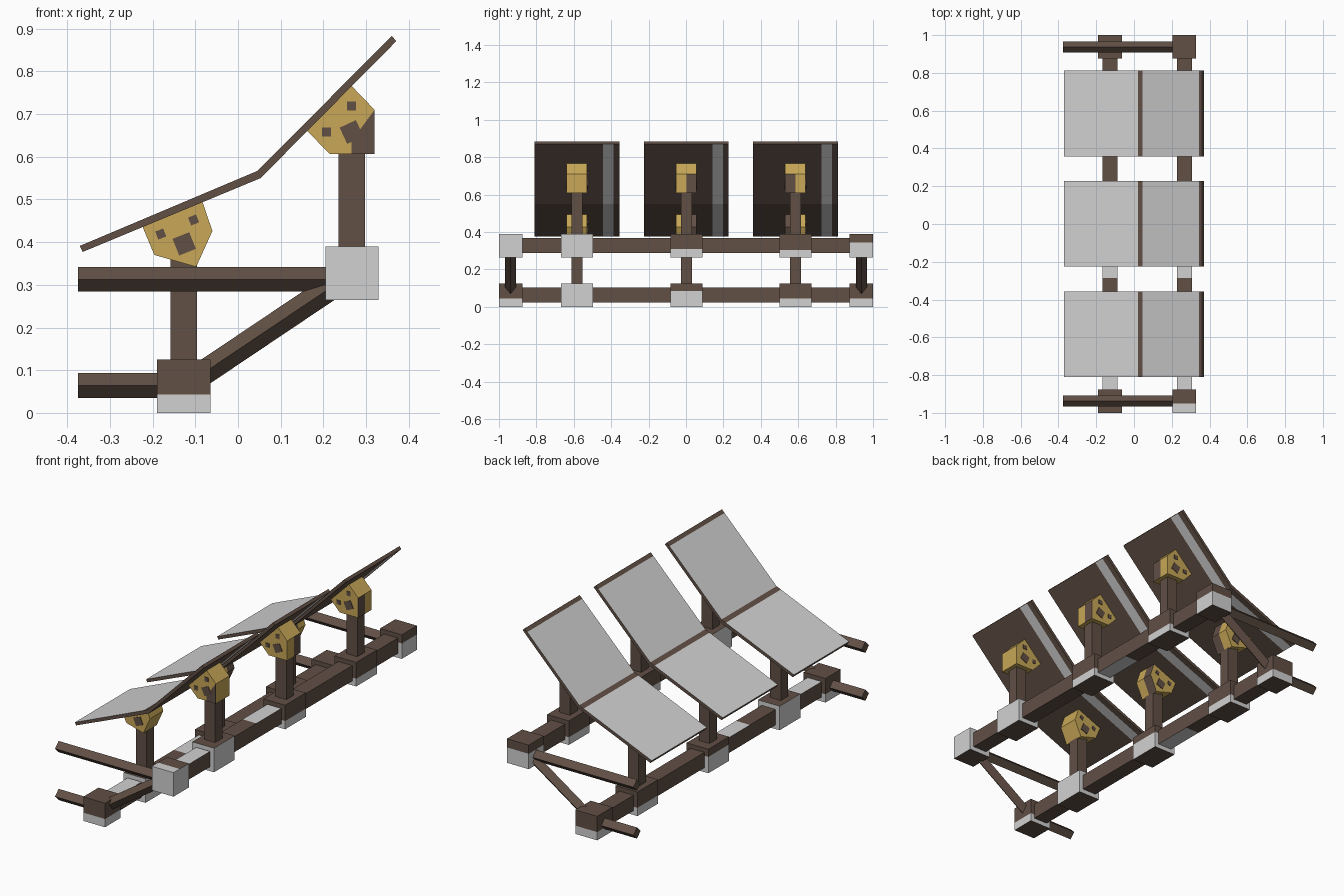
import bpy, bmesh, math
from mathutils import Vector, Matrix

if "Cube" in bpy.data.objects:
    bpy.data.objects.remove(bpy.data.objects["Cube"])


def material(name, rgb):
    m = bpy.data.materials.new(name)
    m.diffuse_color = (*rgb, 1)
    m.use_nodes = True
    m.node_tree.nodes["Principled BSDF"].inputs["Base Color"].default_value = m.diffuse_color
    return m


BROWN, GREY, GOLD = 0, 1, 2
MATS = [material("dark_brown", (0.12, 0.08, 0.06)),
        material("light_grey", (0.64, 0.64, 0.64)),
        material("gold", (0.58, 0.39, 0.095))]


def finish(name, bm, rule):
    """Write a bmesh to an object, colouring each face by rule(centre, normal)."""
    bmesh.ops.recalc_face_normals(bm, faces=bm.faces)
    bm.normal_update()
    for f in bm.faces:
        f.material_index = rule(f.calc_center_median(), f.normal) if callable(rule) else rule
    me = bpy.data.meshes.new(name)
    bm.to_mesh(me)
    bm.free()
    for m in MATS:
        me.materials.append(m)
    ob = bpy.data.objects.new(name, me)
    bpy.context.collection.objects.link(ob)
    return ob


def prism(name, profile, y0, y1, rule=BROWN, cut_y=(), cut_z=()):
    """Extrude an (x, z) profile along y, then cut lines into it for colour borders."""
    bm = bmesh.new()
    a = [bm.verts.new((x, y0, z)) for x, z in profile]
    b = [bm.verts.new((x, y1, z)) for x, z in profile]
    bm.faces.new(a)
    bm.faces.new(b[::-1])
    n = len(a)
    for i in range(n):
        j = (i + 1) % n
        bm.faces.new((a[j], a[i], b[i], b[j]))
    planes = [((0, y, 0), (0, 1, 0)) for y in cut_y] + [((0, 0, z), (0, 0, 1)) for z in cut_z]
    for co, no in planes:
        bmesh.ops.bisect_plane(bm, geom=bm.verts[:] + bm.edges[:] + bm.faces[:],
                               plane_co=co, plane_no=no)
    return finish(name, bm, rule)


def square(x, z, size, angle=0):
    r = size / math.sqrt(2)
    return [(x + r * math.cos(math.radians(angle + 45 + 90 * k)),
             z + r * math.sin(math.radians(angle + 45 + 90 * k))) for k in range(4)]


def bar(name, p, q, r=0.029):
    """Diamond-section strut between two points."""
    p, q = Vector(p), Vector(q)
    bm = bmesh.new()
    d = q - p
    bmesh.ops.create_cone(bm, cap_ends=True, segments=4, radius1=r, radius2=r, depth=d.length,
                          matrix=Matrix.Translation((p + q) / 2) @ d.to_track_quat('Z', 'Y').to_matrix().to_4x4())
    finish(name, bm, BROWN)


LOW, HIGH = (-0.127, 0.0625), (0.267, 0.327)
ROWS = (-0.583, 0.002, 0.585)

# Long beams with worn grey patches on top and underneath
TOP_WORN = ((-0.88, -0.67), (-0.287, -0.085))
LOW_WORN = ((0.085, 0.3),)


def beam_rule(c, n):
    spans = TOP_WORN if n.z > 0.9 else LOW_WORN if n.z < -0.9 else ()
    return GREY if any(a < c.y < b for a, b in spans) else BROWN


for name, (x, z) in (("front_beam", LOW), ("rear_beam", HIGH)):
    prism(name, square(x, z, 0.08), -0.94, 0.94, beam_rule,
          cut_y=[v for s in TOP_WORN + LOW_WORN for v in s])

# Junction blocks: (y centre, half length, grey height on front beam, on rear beam)
BLOCKS = ((-0.9375, 0.0625, 0.043, 0.125), (-0.583, 0.085, 0.125, 0.125), (0.002, 0.085, 0.085, 0.043),
          (0.585, 0.085, 0.043, 0.04), (0.9375, 0.0625, 0.043, 0.08))
for k, (y, half, g_low, g_high) in enumerate(BLOCKS):
    for name, (x, z), g in (("front", LOW, g_low), ("rear", HIGH, g_high)):
        split = z - 0.0625 + g

        def block_rule(c, n):
            if abs(n.z) > 0.9:      # tops and bottoms are brown, apart from one worn corner
                return GREY if n.z > 0 and g > 0.12 and c.y < -0.945 else BROWN
            return GREY if c.z < split else BROWN

        prism(f"{name}_block_{k + 1}", square(x, z, 0.125), y - half, y + half, block_rule,
              cut_z=[split], cut_y=[-0.95] if k == 0 else [])

# End struts: two horizontal bars and a diagonal at each end
for side, y in (("near", -0.938), ("far", 0.938)):
    bar(f"{side}_upper_strut", (-0.375, y, 0.313), (0.25, y, 0.313))
    bar(f"{side}_lower_strut", (-0.375, y, 0.064), (-0.127, y, 0.064))
    bar(f"{side}_diagonal_strut", (LOW[0], y, LOW[1]), (HIGH[0], y, HIGH[1]))

# Bracket outlines, pivot bolts and post tops
LOW_BRACKET = [(-0.224, 0.437), (-0.083, 0.494), (-0.06, 0.426), (-0.098, 0.342), (-0.196, 0.37)]
HIGH_BRACKET = [(0.16, 0.663), (0.266, 0.766), (0.32, 0.71), (0.32, 0.607), (0.214, 0.607)]
MOUNTS = (("front", LOW, LOW_BRACKET, 0.40, 22,
           ((-0.104, 0.452, 0.02), (-0.181, 0.419, 0.02), (-0.126, 0.396, 0.042))),
          ("rear", HIGH, HIGH_BRACKET, 0.65, 0,
           ((0.266, 0.719, 0.022), (0.207, 0.658, 0.021), (0.266, 0.658, 0.042))))
# Folded reflector profile; extra points mark the borders of the grey faces
PANEL = [(-0.371, 0.391), (0.021, 0.5565), (0.046, 0.567), (0.345, 0.868), (0.36, 0.883),
         (0.371, 0.871), (0.053, 0.55), (-0.364, 0.377)]

for k, y in enumerate(ROWS):
    for name, (x, _), outline, top, turn, bolts in MOUNTS:
        z0 = 0.0625 if name == "front" else 0.327
        prism(f"{name}_post_{k + 1}", [(x - 0.031, z0), (x + 0.031, z0), (x + 0.031, top), (x - 0.031, top)],
              y - 0.03, y + 0.03)

        def bracket_rule(c, n):
            brown_half = (k == 1 and c.y > y) or (k == 2 and c.y < y)
            return BROWN if n.x > 0.9 and brown_half else GOLD

        prism(f"{name}_bracket_{k + 1}", outline, y - 0.055, y + 0.055, bracket_rule, cut_y=[y])
        for b, (bx, bz, size) in enumerate(bolts):
            angle = turn + (25 if b == 2 and name == "rear" else 0)
            prism(f"{name}_bolt_{k + 1}_{b + 1}", square(bx, bz, size, angle), y - 0.058, y + 0.058)

    def panel_rule(c, n):
        if abs(n.y) > 0.5:
            return BROWN
        if n.z > 0.3 and n.x < 0:       # reflecting side
            return BROWN if 0.021 < c.x < 0.046 or c.x > 0.345 else GREY
        if n.z < -0.3 and n.x > 0:      # stripe on the back
            return GREY if 0.14 < c.y - y < 0.195 else BROWN
        return BROWN

    prism(f"folded_panel_{k + 1}", PANEL, y - 0.2265, y + 0.2265, panel_rule,
          cut_y=[y + 0.14, y + 0.195])

# Brown corner on the nearest rear bracket
prism("bracket_corner_plate", [(0.32, 0.71), (0.32, 0.607), (0.266, 0.607), (0.266, 0.637)],
      ROWS[0] - 0.057, ROWS[0] - 0.054)
